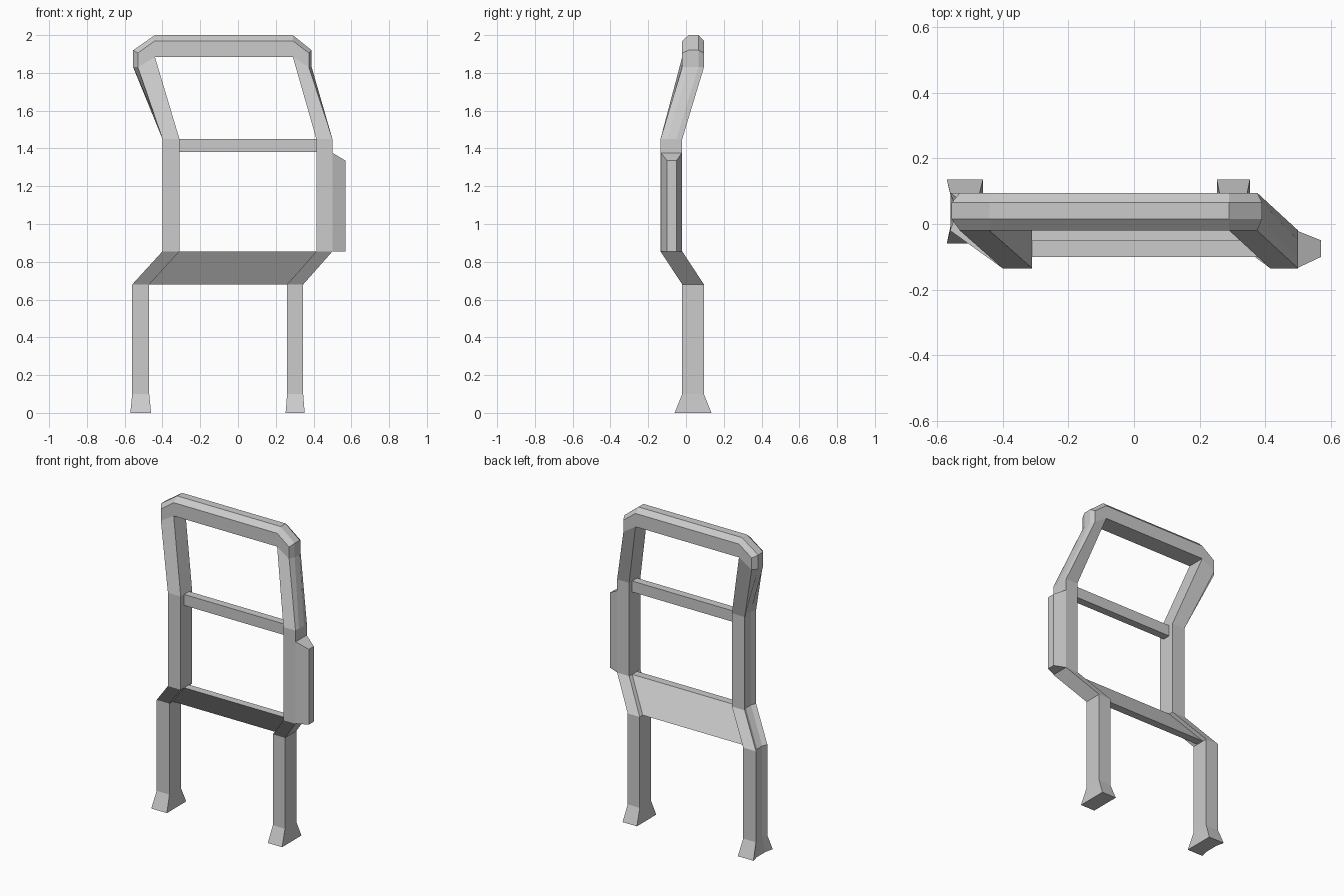
import bpy
import bmesh

cube = bpy.data.objects.get("Cube")
if cube:
    bpy.data.objects.remove(cube, do_unlink=True)

grey = bpy.data.materials.new("grey metal")
grey.use_nodes = True
color = (0.6, 0.6, 0.6, 1)
grey.diffuse_color = color
grey.node_tree.nodes["Principled BSDF"].inputs["Base Color"].default_value = color


def loft(name, rings):
    """Bridge closed rings of equal size and cap both ends."""
    bm = bmesh.new()
    loops = [[bm.verts.new(p) for p in ring] for ring in rings]
    n = len(loops[0])
    for a, b in zip(loops, loops[1:]):
        for i in range(n):
            j = (i + 1) % n
            bm.faces.new((a[i], a[j], b[j], b[i]))
    bm.faces.new(loops[0])
    bm.faces.new(loops[-1])
    bmesh.ops.remove_doubles(bm, verts=bm.verts[:], dist=0.0005)
    bmesh.ops.recalc_face_normals(bm, faces=bm.faces[:])
    mesh = bpy.data.meshes.new(name)
    bm.to_mesh(mesh)
    bm.free()
    mesh.materials.append(grey)
    obj = bpy.data.objects.new(name, mesh)
    bpy.context.collection.objects.link(obj)
    return obj


def section(inner, edge, mid, y=-0.02, depth=0.115):
    """Six-sided tube section: inner wall, two outer edges, outer strip."""
    levels = ((inner, 0), (inner, 1), (edge, 1), (mid, 0.74), (mid, 0.3), (edge, 0))
    return [(x, y + depth * t, z) for (x, z), t in levels]


def post(x_in, x_out, groove, z, y=-0.02, depth=0.115):
    return section((x_in, z), (x_out, z), (x_out + groove, z), y, depth)


def side(leg_in, leg_out, back_in, back_out, foot, groove):
    """Flared foot, leg, sloping knee and upright, from the ground up."""
    return [
        post(leg_in - foot, leg_out + foot, groove, 0, -0.06, 0.195),
        post(leg_in, leg_out, groove, 0.10),
        post(leg_in, leg_out, groove, 0.68),
        post(back_in, back_out, groove, 0.855, -0.135),
        post(back_in, back_out, groove, 1.45, -0.135),
    ]


def corner(x_in, x_edge, x_mid):
    """Bevelled top corner turning the upright into the top rail."""
    inner = (x_in, 1.885)
    return [
        section(inner, (x_edge, 1.83), (x_mid, 1.83)),
        section(inner, (x_edge, 1.905), (x_mid, 1.92)),
        section(inner, (x_in, 1.97), (x_in, 2.0)),
    ]


# Continuous frame: one foot, over the top rail, to the other foot
right = side(-0.47, -0.56, -0.31, -0.40, -0.01, 0.012)
left = side(0.26, 0.345, 0.415, 0.50, 0.008, 0)
loft("frame", right + corner(-0.44, -0.53, -0.555)
     + corner(0.29, 0.375, 0.39)[::-1] + left[::-1])


def bar(name, ends, front, rear):
    """Cross piece: side profile given as lower and upper (y, z) edges."""
    rings = []
    for low_x, high_x in ends:
        (y0, z0), (y1, z1) = front
        rings.append([(low_x, y0, z0), (low_x, rear[0], z0),
                      (high_x, rear[1], z1), (high_x, y1, z1)])
    loft(name, rings)


# Middle rail and sloping panel between the posts
bar("middle_rail", ((-0.32, -0.32), (0.43, 0.43)),
    ((-0.10, 1.38), (-0.10, 1.45)), (-0.05, -0.05))
bar("sloping_panel", ((-0.48, -0.32), (0.27, 0.425)),
    ((0.015, 0.68), (-0.10, 0.855)), (0.065, -0.05))


# Tapered connector on the outside of the left upright
def plate(x, y0, y1, top):
    return [(x, y0, 0.855), (x, y1, 0.855), (x, y1, top), (x, y0, top)]


loft("side_connector", [plate(0.495, -0.135, -0.02, 1.38),
                        plate(0.57, -0.10, -0.05, 1.335)])
